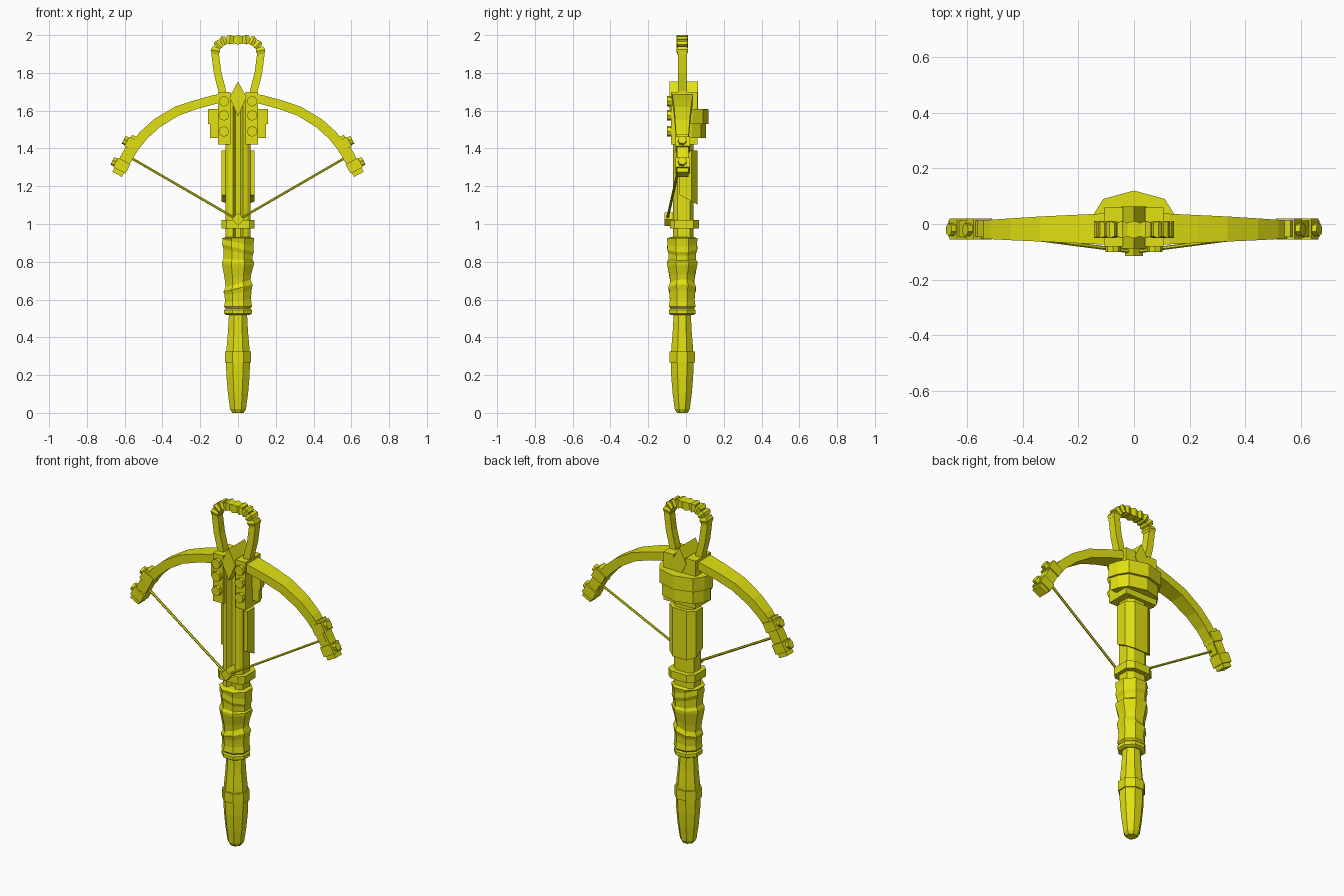
import bpy, bmesh, math
from mathutils import Vector

if "Cube" in bpy.data.objects:
    bpy.data.objects.remove(bpy.data.objects["Cube"])

YC = -0.02  # depth of the weapon's centre line
mat = bpy.data.materials.new("yellow")
mat.diffuse_color = (0.75, 0.75, 0.006, 1)
mat.use_nodes = True
mat.node_tree.nodes["Principled BSDF"].inputs["Base Color"].default_value = mat.diffuse_color


def loft(name, rings):
    """Join rings of points into a capped solid."""
    bm = bmesh.new()
    vs = [[bm.verts.new(p) for p in r] for r in rings]
    n = len(rings[0])
    for a, b in zip(vs, vs[1:]):
        for i in range(n):
            j = (i + 1) % n
            bm.faces.new((a[i], a[j], b[j], b[i]))
    bm.faces.new(vs[0])
    bm.faces.new(vs[-1])
    bmesh.ops.recalc_face_normals(bm, faces=bm.faces)
    me = bpy.data.meshes.new(name)
    bm.to_mesh(me)
    bm.free()
    me.materials.append(mat)
    ob = bpy.data.objects.new(name, me)
    bpy.context.collection.objects.link(ob)
    return ob


def turned(name, prof, sides=8, ysc=0.95):
    """Octagonal turned part from (z, half width, tilt) rows."""
    rings = []
    for z, r, tilt in prof:
        ring = []
        for i in range(sides):
            a = 2 * math.pi * (i + 0.5) / sides
            c, s = math.cos(a), math.sin(a)
            R = r / math.cos(math.pi / sides)
            ring.append((R * c, YC + R * s * ysc, z + tilt * c))
        rings.append(ring)
    return loft(name, rings)


def prism(name, pts, z0, z1):
    return loft(name, [[(x, y, z) for x, y in pts] for z in (z0, z1)])


def box(name, x0, x1, y0, y1, z0, z1):
    return prism(name, [(x0, y0), (x1, y0), (x1, y1), (x0, y1)], z0, z1)


def rod(name, p, q, r, sides=6):
    """Straight rod between two points."""
    p, q = Vector(p), Vector(q)
    d = (q - p).normalized()
    u = d.orthogonal().normalized()
    v = d.cross(u)
    an = [2 * math.pi * i / sides for i in range(sides)]
    return loft(name, [[e + u * r * math.cos(a) + v * r * math.sin(a) for a in an] for e in (p, q)])


def strip(name, path):
    """Bar following (x, z, half thickness, y0, y1) stations in the xz plane."""
    rings = []
    for i, (x, z, h, y0, y1) in enumerate(path):
        a, b = path[max(i - 1, 0)], path[min(i + 1, len(path) - 1)]
        t = Vector((b[0] - a[0], b[1] - a[1])).normalized()
        nx, nz = -t.y * h, t.x * h
        rings.append([(x + nx, y0, z + nz), (x + nx, y1, z + nz),
                      (x - nx, y1, z - nz), (x - nx, y0, z - nz)])
    return loft(name, rings)


# Handle with ring, wrapped grip
turned("handle", [(0, .03, 0), (.02, .042, 0), (.1, .053, 0), (.19, .061, 0), (.28, .064, 0),
                  (.35, .06, 0), (.43, .053, 0), (.54, .047, 0)])
turned("handle_ring", [(.268, .07, 0), (.325, .07, 0)])
turned("grip_wrap", [(.518, .062, 0), (.525, .073, 0), (.545, .073, 0), (.553, .066, 0),
                     (.563, .074, 0), (.595, .069, .008), (.635, .071, .012), (.66, .077, .02),
                     (.685, .066, .022), (.72, .07, .015), (.785, .084, 0), (.80, .084, 0),
                     (.812, .076, -.005), (.85, .077, -.018), (.872, .084, -.022),
                     (.90, .081, -.02), (.925, .086, 0), (.932, .06, 0)])

# Stock with grooved front, string collar
stock = [(.065, .02), (.065, -.045), (.05, -.06), (.027, -.068), (.012, -.04)]
stock += [(-x, y) for x, y in reversed(stock)] + [(-.035, .04), (.035, .04)]
prism("stock", stock, .92, 1.68)
collar = [(.087, .04), (.087, -.06), (.06, -.085), (-.06, -.085),
          (-.087, -.06), (-.087, .04), (-.05, .068), (.05, .068)]
prism("collar", collar, .975, 1.02)
nut = [(0, .99), (.032, 1.025), (0, 1.06), (-.032, 1.025)]
loft("string_nut", [[(x, y, z) for x, z in nut] for y in (-.04, -.115)])

# Rear cover with slanted lower end
cover = [(.087, -.035), (.087, .03), (.045, .06), (-.045, .06), (-.087, .03), (-.087, -.035)]
loft("rear_cover", [[(x, y, 1.135 - .53 * y if s == 0 else 1.39) for x, y in cover] for s in (0, 1)])

# Rear housing in two tiers
tier = [(-.16, -.02), (-.145, .035), (-.11, .09), (0, .12), (.11, .09), (.145, .035), (.16, -.02)]
prism("housing_upper", tier, 1.53, 1.61)
prism("housing_lower", [(x * .92, y * .88) for x, y in tier], 1.455, 1.53)
box("head_core", -.07, .07, -.03, .06, 1.42, 1.67)

# Front spike
spike = [(0, 1.57), (.045, 1.67), (0, 1.755), (-.045, 1.67)]
loft("front_spike", [[(x, y, z) for x, z in spike] for y in (-.088, .063)])

d, n = Vector((.47, 0, -.883)), Vector((.883, 0, .47))
for s, side in ((-1, "left"), (1, "right")):
    # Head cheek plates and bolts
    x0, x1 = sorted((s * .04, s * .105))
    box(side + "_cheek", x0, x1, -.08, .06, 1.42, 1.70)
    for z in (1.65, 1.575, 1.49):
        rod(side + "_cheek_bolt", (s * .075, -.06, z), (s * .075, -.1, z), .028, 8)

    # Bow limb
    limb = [(.05, 1.667, .024, -.075, .04), (.12, 1.66, .024, -.073, .037),
            (.22, 1.633, .024, -.068, .032), (.325, 1.597, .025, -.063, .027),
            (.43, 1.533, .026, -.058, .02), (.50, 1.47, .026, -.054, .015),
            (.555, 1.40, .025, -.05, .01), (.59, 1.335, .024, -.048, .008)]
    strip(side + "_limb", [(s * x, z, h, a, b) for x, z, h, a, b in limb])

    # Limb tip block, bands and bolts
    c = Vector((.588, 0, 1.36))

    def tip(name, a, b, h, y0, y1):
        p, q = c + d * a, c + d * b
        strip(name, [(s * p.x, p.z, h, y0, y1), (s * q.x, q.z, h, y0, y1)])
    tip(side + "_tip_block", -.112, .11, .029, -.047, .012)
    for t in (-.068, .058):
        tip(side + "_tip_band", t - .028, t + .028, .037, -.055, .02)
        p, q = c + d * t, c + d * t + n * .056
        rod(side + "_tip_bolt", (s * p.x, YC, p.z), (s * q.x, YC, q.z), .024)

    # Bowstring half
    rod(side + "_string", (s * .575, -.025, 1.355), (0, -.1, 1.022), .007)

    # Stirrup leg
    leg = [(.072, 1.62), (.085, 1.71), (.108, 1.80), (.121, 1.90), (.115, 1.93)]
    strip(side + "_stirrup_leg", [(s * x, z, .02, -.042, .004) for x, z in leg])

# Ribbed wrap over the stirrup top
half = [(.122, 1.90), (.115, 1.937), (.092, 1.962), (.062, 1.977), (.024, 1.975)]
pts = half + [(-x, z) for x, z in reversed(half)]
for a, b in zip(pts, pts[1:]):
    m = ((a[0] + b[0]) / 2, (a[1] + b[1]) / 2)
    strip("stirrup_wrap", [(*a, .019, -.044, .004), (*m, .025, -.051, .011), (*b, .019, -.044, .004)])
